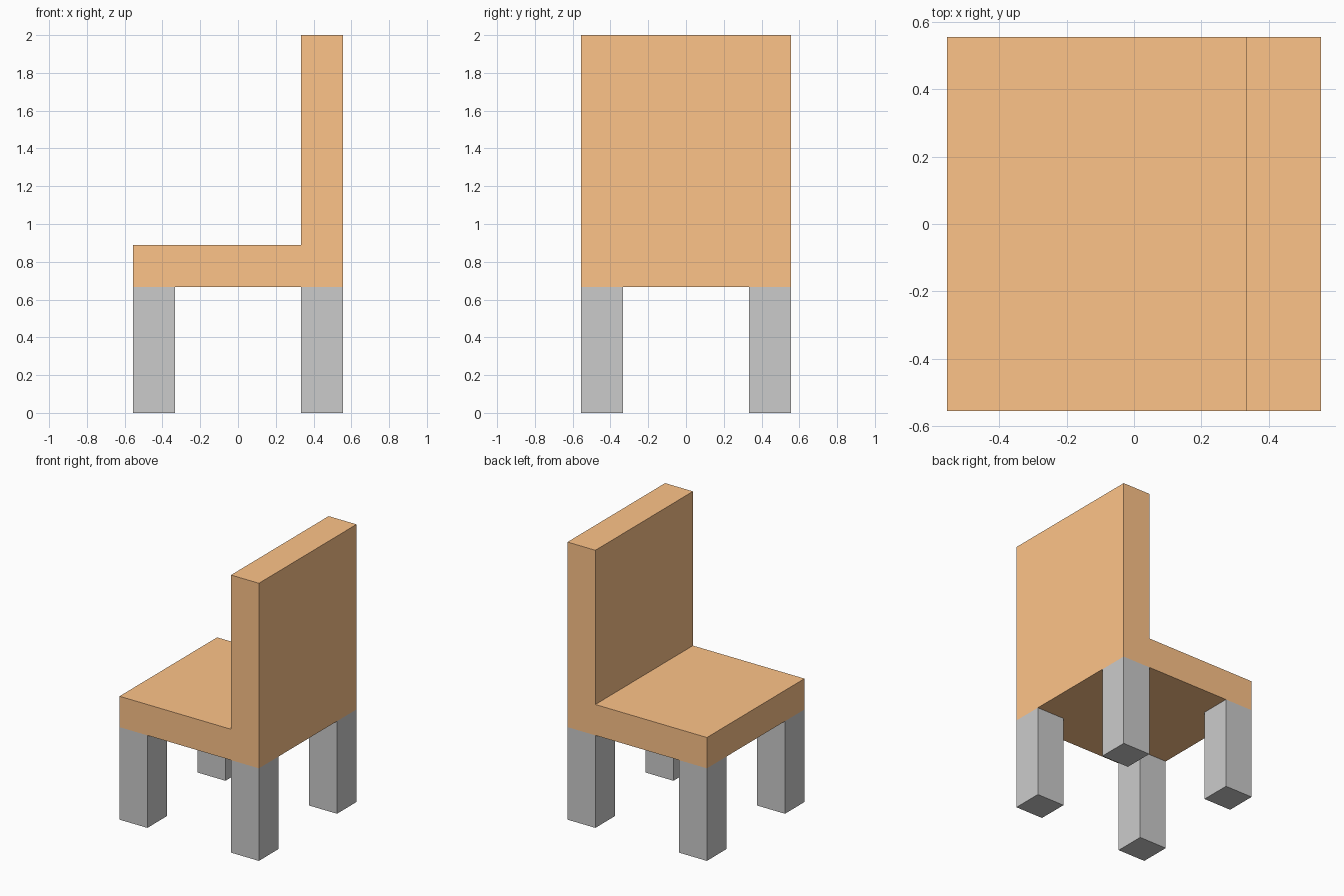
import bpy
import bmesh

if "Cube" in bpy.data.objects:
    bpy.data.objects.remove(bpy.data.objects["Cube"])

U = 2 / 9            # module: board thickness and leg width
H = 2.5 * U          # half the width and depth

orange = bpy.data.materials.new("orange")
orange.diffuse_color = (0.99, 0.55, 0.25, 1)
orange.use_nodes = True
orange.node_tree.nodes["Principled BSDF"].inputs["Base Color"].default_value = orange.diffuse_color


def extrude_profile(name, points, axis_vec, material=None):
    """Extrude a closed polygon along a vector into a solid object."""
    bm = bmesh.new()
    face = bm.faces.new([bm.verts.new(p) for p in points])
    top = bmesh.ops.extrude_face_region(bm, geom=[face], use_keep_orig=True)["geom"]
    bmesh.ops.translate(bm, vec=axis_vec,
                        verts=[g for g in top if isinstance(g, bmesh.types.BMVert)])
    bmesh.ops.recalc_face_normals(bm, faces=bm.faces)
    mesh = bpy.data.meshes.new(name)
    bm.to_mesh(mesh)
    bm.free()
    obj = bpy.data.objects.new(name, mesh)
    bpy.context.collection.objects.link(obj)
    if material:
        mesh.materials.append(material)
    return obj


# Seat and backrest: one L-shaped side profile extruded across the width
profile = [(-H, 3 * U), (H, 3 * U), (H, 9 * U),
           (H - U, 9 * U), (H - U, 4 * U), (-H, 4 * U)]
extrude_profile("seat_and_back", [(x, -H, z) for x, z in profile],
                (0, 2 * H, 0), orange)

# Four square legs flush with the seat corners
for x_name, x in (("front", -H), ("rear", H - U)):
    for y_name, y in (("right", -H), ("left", H - U)):
        square = [(x, y, 0), (x + U, y, 0), (x + U, y + U, 0), (x, y + U, 0)]
        extrude_profile(f"{x_name}_{y_name}_leg", square, (0, 0, 3 * U))
